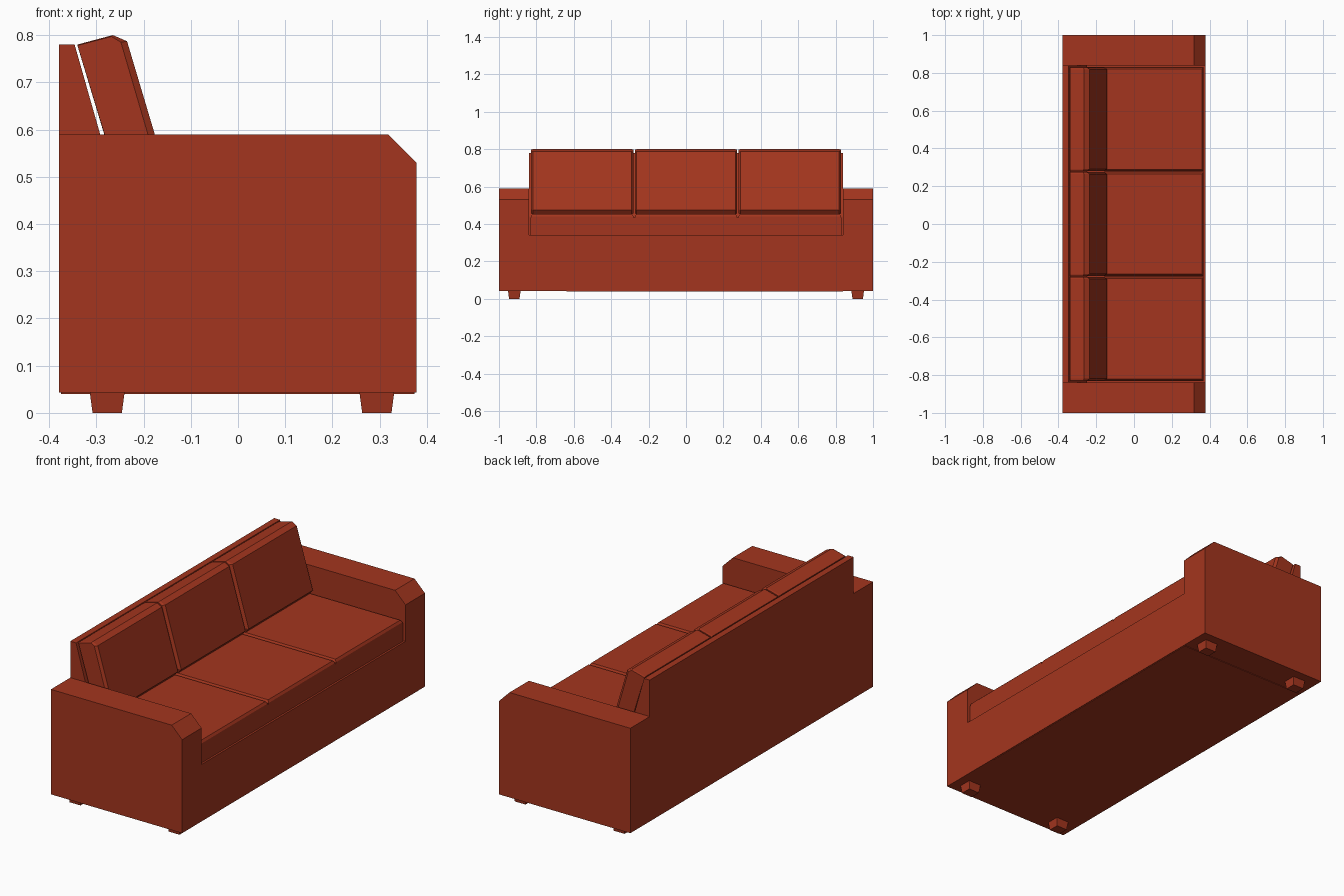
import bpy, bmesh

if "Cube" in bpy.data.objects:
    bpy.data.objects.remove(bpy.data.objects["Cube"])

fabric = bpy.data.materials.new("rust_fabric")
fabric.diffuse_color = (0.37, 0.036, 0.013, 1)
fabric.use_nodes = True
fabric.node_tree.nodes["Principled BSDF"].inputs["Base Color"].default_value = fabric.diffuse_color


def loft(name, sections):
    """Closed flat-faced solid through matching rings of 3D points."""
    bm = bmesh.new()
    rings = [[bm.verts.new(p) for p in s] for s in sections]
    n = len(rings[0])
    bm.faces.new(rings[0])
    bm.faces.new(rings[-1])
    for a, b in zip(rings, rings[1:]):
        for i in range(n):
            j = (i + 1) % n
            bm.faces.new((a[i], a[j], b[j], b[i]))
    bmesh.ops.recalc_face_normals(bm, faces=bm.faces[:])
    mesh = bpy.data.meshes.new(name)
    bm.to_mesh(mesh)
    bm.free()
    mesh.materials.append(fabric)
    ob = bpy.data.objects.new(name, mesh)
    bpy.context.collection.objects.link(ob)
    return ob


def side(profile, y):
    return [(x, y, z) for x, z in profile]


def rect(x0, x1, y0, y1, z):
    return [(x0, y0, z), (x1, y0, z), (x1, y1, z), (x0, y1, z)]


# Base and both arms as one U-shaped body, arm tops sloping at the front
def u_ring(x, top):
    return [(x, y, z) for y, z in
            [(-1, .043), (1, .043), (1, top), (.84, top), (.84, .34),
             (-.84, .34), (-.84, top), (-1, top)]]


loft("base_and_arms", [u_ring(-.379, .59), u_ring(.318, .59), u_ring(.378, .53)])

# Underside panel
loft("underside_panel", [rect(-.375, .374, -.64, .84, z) for z in (.04, .05)])

# Wedge-shaped back frame
back = [(-.379, .34), (-.379, .78), (-.346, .78), (-.292, .59), (-.25, .44), (-.25, .34)]
loft("back_frame", [side(back, -.84), side(back, .84)])

# Seat core and three chamfered seat pads
loft("seat_core", [rect(-.26, .368, -.832, .832, z) for z in (.335, .435)])
# Three leaning back cushions with chamfered side and lower edges
front = [(-.34, .78), (-.265, .80), (-.235, .787), (-.142, .475), (-.16, .453), (-.242, .453)]
inner = [(-.34, .778), (-.268, .797), (-.248, .785), (-.158, .478), (-.17, .456), (-.242, .456)]
for i, yc in enumerate((-.555, 0, .555)):
    h = .274
    loft(f"seat_pad_{i + 1}", [rect(-.26, .368, yc - h, yc + h, .434),
                               rect(-.26, .368, yc - h, yc + h, .441),
                               rect(-.255, .36, yc - h + .008, yc + h - .008, .453)])
    loft(f"back_cushion_{i + 1}", [side(inner, yc - h), side(front, yc - h + .01),
                                   side(front, yc + h - .01), side(inner, yc + h)])

# Four tapered feet
for label, x in (("rear", -.277), ("front", .294)):
    for s in (-1, 1):
        y = s * .918
        loft(f"{label}_foot_{'left' if s < 0 else 'right'}",
             [rect(x - r, x + r, y - q, y + q, z)
              for r, q, z in ((.031, .028, 0), (.037, .034, .045))])
